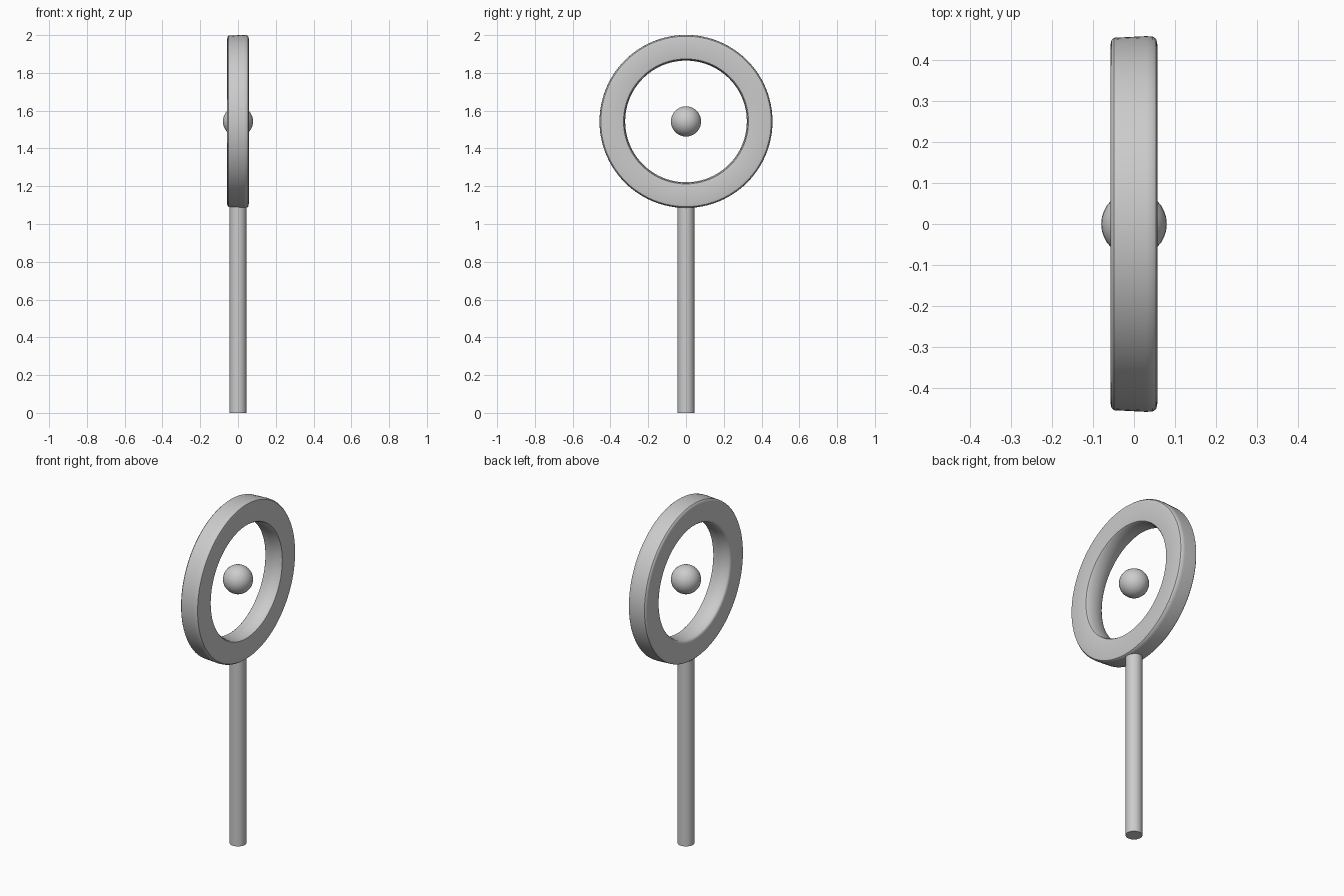
import bpy, bmesh
from math import pi, radians
from mathutils import Matrix, Vector

if "Cube" in bpy.data.objects:
    bpy.data.objects.remove(bpy.data.objects["Cube"])

CENTRE_Z = 1.543


def finish(bm, name, z=0.0):
    bmesh.ops.recalc_face_normals(bm, faces=bm.faces)
    mesh = bpy.data.meshes.new(name)
    bm.to_mesh(mesh)
    bm.free()
    ob = bpy.data.objects.new(name, mesh)
    bpy.context.collection.objects.link(ob)
    ob.location.z = z
    bpy.ops.object.select_all(action='DESELECT')
    ob.select_set(True)
    bpy.context.view_layer.objects.active = ob
    bpy.ops.object.shade_smooth_by_angle(angle=radians(40))
    return ob


# pole: plain cylinder reaching just into the ring
bm = bmesh.new()
bmesh.ops.create_cone(bm, cap_ends=True, segments=32, radius1=0.045, radius2=0.045,
                      depth=1.092, matrix=Matrix.Translation((0, 0, 0.546)))
finish(bm, "pole")

# ring: softly bevelled, slightly tapered section (x, radius) spun around the x axis
section = [(-0.057, 0.342), (-0.057, 0.438), (-0.055, 0.448), (-0.049, 0.454),
           (0.03, 0.458), (0.046, 0.457), (0.054, 0.451), (0.057, 0.438),
           (0.057, 0.340), (0.055, 0.331), (0.048, 0.326), (0.0, 0.322),
           (-0.048, 0.326), (-0.055, 0.332)]
bm = bmesh.new()
verts = [bm.verts.new((x, 0, r)) for x, r in section]
edges = [bm.edges.new((verts[i - 1], verts[i])) for i in range(len(verts))]
bmesh.ops.spin(bm, geom=verts + edges, cent=Vector(), axis=(1, 0, 0),
               angle=2 * pi, steps=96, use_duplicate=False)
bmesh.ops.remove_doubles(bm, verts=bm.verts, dist=1e-5)
finish(bm, "ring", CENTRE_Z)

# ball floating in the middle of the ring
bm = bmesh.new()
bmesh.ops.create_uvsphere(bm, u_segments=32, v_segments=16, radius=0.08)
finish(bm, "centre_ball", CENTRE_Z)
